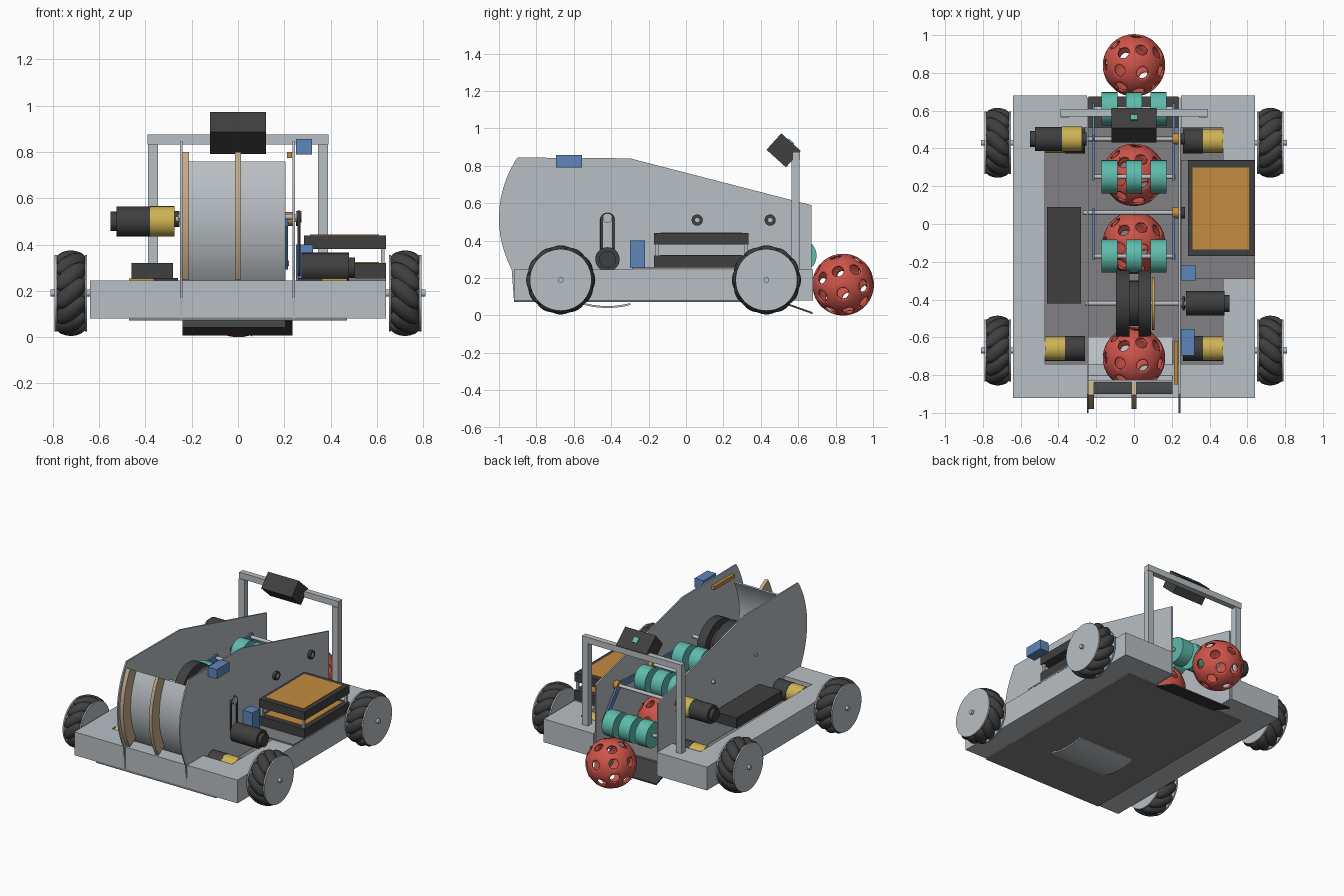
import bpy, bmesh, math
from math import sin, cos, pi, radians
from mathutils import Matrix, Vector
from itertools import product

cube = bpy.data.objects.get("Cube")
if cube:
    bpy.data.objects.remove(cube, do_unlink=True)


def material(name, r, g, b):
    m = bpy.data.materials.new(name)
    m.use_nodes = True
    m.diffuse_color = (r, g, b, 1)
    m.node_tree.nodes["Principled BSDF"].inputs["Base Color"].default_value = (r, g, b, 1)
    return m


SILVER = material("light grey metal", .48, .52, .55)
GREY = material("mid grey plate", .22, .22, .23)
BLACK = material("black plastic", .05, .05, .05)
RED = material("red ball", .62, .09, .07)
GREEN = material("teal rubber", .11, .5, .41)
GOLD = material("gold gearbox", .62, .45, .09)
BLUE = material("blue servo", .11, .24, .5)
ORANGE = material("orange panel", .56, .26, .05)
TAN = material("tan strip", .55, .41, .25)


def finish(name, bm, mat):
    bmesh.ops.recalc_face_normals(bm, faces=bm.faces)
    mesh = bpy.data.meshes.new(name)
    bm.to_mesh(mesh)
    bm.free()
    mesh.materials.append(mat)
    ob = bpy.data.objects.new(name, mesh)
    bpy.context.collection.objects.link(ob)
    return ob


def box(name, xs, ys, zs, mat):
    bm = bmesh.new()
    bmesh.ops.create_cube(bm, size=1)
    for v in bm.verts:
        for i, (lo, hi) in enumerate((xs, ys, zs)):
            v.co[i] = hi if v.co[i] > 0 else lo
    return finish(name, bm, mat)


def rod(name, xs, y, z, r, mat, sides=32):
    """Cylinder lying along x."""
    bm = bmesh.new()
    place = Matrix.Translation((sum(xs) / 2, y, z)) @ Matrix.Rotation(pi / 2, 4, 'Y')
    bmesh.ops.create_cone(bm, cap_ends=True, segments=sides, radius1=r, radius2=r,
                          depth=abs(xs[1] - xs[0]), matrix=place)
    return finish(name, bm, mat)


def extrude(name, profile, xs, mat):
    """Side profile of (y, z) points pushed out along x."""
    bm = bmesh.new()
    face = bm.faces.new([bm.verts.new((xs[0], y, z)) for y, z in profile])
    new = bmesh.ops.extrude_face_region(bm, geom=[face])["geom"]
    bmesh.ops.translate(bm, vec=(xs[1] - xs[0], 0, 0),
                        verts=[v for v in new if isinstance(v, bmesh.types.BMVert)])
    return finish(name, bm, mat)


AXLE = (-.42, .52)   # flywheel centre, shared by the curved parts


def arc(r, a0, a1, n=32):
    steps = [radians(a0 + (a1 - a0) * i / n) for i in range(n + 1)]
    return [(AXLE[0] + r * cos(a), AXLE[1] + r * sin(a)) for a in steps]


def band(name, r0, r1, a0, a1, xs, mat):
    return extrude(name, arc(r0, a0, a1) + arc(r1, a1, a0), xs, mat)


def motor(name, inner, outer, split, y, z, gold_first):
    mats = (GOLD, BLACK) if gold_first else (BLACK, GOLD)
    rod(name + "_inner", (inner, split), y, z, .066, mats[0])
    rod(name + "_outer", (split, outer), y, z, .064, mats[1])


# Chassis
box("floor", (-.47, .47), (-.92, .51), (.072, .086), GREY)
box("front_bar", (-.47, .47), (-.92, -.74), (.086, .245), SILVER)
for s, side in ((1, "left"), (-1, "right")):
    box(side + "_rail", (s * .47, s * .64), (-.92, .68), (.08, .245), SILVER)
    box(side + "_rear_bar", (s * .25, s * .47), (.51, .68), (.08, .245), SILVER)
box("battery_tray", (.25, .64), (-.29, .34), (.246, .256), GREY)
extrude("intake_ramp", [(.5, .07), (.5, .08), (.675, .018), (.675, .008)], (-.24, .235), BLACK)

# Wheels with slanted rollers
for sx, sy in product((1, -1), (1, -1)):
    tag = ("left" if sx > 0 else "right") + ("_rear" if sy > 0 else "_front")
    y = .43 if sy > 0 else -.67
    for lo, hi in ((.652, .662), (.782, .792)):
        rod(tag + "_wheel_disc", (sx * lo, sx * hi), y, .19, .165, SILVER, 48)
    rod(tag + "_wheel_core", (sx * .66, sx * .785), y, .19, .1, BLACK)
    rod(tag + "_wheel_axle", (sx * .46, sx * .81), y, .19, .015, SILVER, 16)
    bm = bmesh.new()
    for i in range(12):
        a = 2 * pi * i / 12
        place = (Matrix.Translation((sx * .722, y, .19)) @ Matrix.Rotation(a, 4, 'X')
                 @ Matrix.Translation((0, 0, .143)) @ Matrix.Rotation(sx * sy * pi / 4, 4, 'Z')
                 @ Matrix.Rotation(pi / 2, 4, 'Y') @ Matrix.Diagonal((.042, .042, .085, 1)))
        bmesh.ops.create_uvsphere(bm, u_segments=16, v_segments=10, radius=1, matrix=place)
    finish(tag + "_wheel_rollers", bm, BLACK)
    motor(tag + "_drive_motor", sx * .26, sx * .47, sx * .365, y + .01, .19, False)

# Tall side plates and curved launch guide
plate = arc(.58, 146, 208) + [(-.92, .08), (.67, .08), (.67, .59), (-.3, .84)]
extrude("left_side_plate", plate, (.236, .246), SILVER)
extrude("right_side_plate", plate, (-.25, -.24), SILVER)
band("launch_guide", .47, .48, 150, 285, (-.24, .205), SILVER)
band("guide_strip_side", .475, .56, 150, 209, (-.24, -.212), TAN)
band("guide_strip_middle", .475, .56, 150, 209, (-.012, .012), TAN)

# Flywheel with its belt drive
for lo, hi in ((-.095, -.025), (.025, .09)):
    rod("flywheel", (lo, hi), *AXLE, .175, BLACK, 48)
rod("flywheel_hub", (-.025, .025), *AXLE, .12, BLACK)
rod("flywheel_gear", (.094, .108), *AXLE, .14, GOLD)
rod("flywheel_shaft", (-.26, .275), *AXLE, .012, SILVER, 16)
rod("flywheel_motor", (.275, .48), -.42, .3, .065, BLACK)
rod("flywheel_motor_cap", (.48, .505), -.42, .3, .045, BLACK)
rod("flywheel_pulley", (.25, .275), *AXLE, .025, SILVER, 20)
loop = [(.033 * cos(a), .033 * sin(a) + (.51 if sin(a) >= 0 else .3))
        for a in (2 * pi * (i + .5) / 24 for i in range(24))]
curve = bpy.data.curves.new("drive_belt", 'CURVE')
curve.dimensions = '3D'
curve.bevel_depth = .006
spline = curve.splines.new('POLY')
spline.points.add(len(loop) - 1)
spline.use_cyclic_u = True
for p, (dy, z) in zip(spline.points, loop):
    p.co = (.263, AXLE[0] + dy, z, 1)
curve.materials.append(BLACK)
bpy.context.collection.objects.link(bpy.data.objects.new("drive_belt", curve))

# Intake rollers on pivoting arms: pivot and roller centres in (y, z)
for pivot, hub in (((.45, .51), (.61, .32)), ((.45, .51), (.25, .5)), ((.06, .51), (-.17, .5))):
    for x in (-.13, 0, .13):
        rod("intake_roller", (x - .043, x + .043), *hub, .088, GREEN)
    rod("roller_shaft", (-.22, .22), *hub, .012, SILVER, 16)
    rod("pivot_shaft", (-.27, .27), *pivot, .012, SILVER, 16)
    rod("pivot_pulley", (.25, .27), *pivot, .03, BLACK, 20)
    rod("pivot_collar", (.205, .235), *pivot, .03, ORANGE, 20)
    d = (Vector(hub) - Vector(pivot)).normalized() * .02
    n = Vector((-d.y, d.x))
    p, q = Vector(pivot) - d, Vector(hub) + d
    for x in (-.22, .205):
        extrude("roller_arm", [p + n, q + n, q - n, p - n], (x, x + .012), BLUE)
rod("intake_motor_gearbox", (-.275, -.38), .45, .5, .066, GOLD)
rod("intake_motor", (-.38, -.525), .45, .5, .064, BLACK)
rod("intake_motor_cap", (-.525, -.55), .45, .5, .042, BLACK)
rod("intake_motor_pulley", (-.252, -.275), .45, .51, .035, BLACK, 20)

# Perforated balls
HOLES = [Vector(v).normalized() for v in product((-1, 0, 1), repeat=3) if any(v)]
SPIN = Matrix.Rotation(.3, 4, 'Y') @ Matrix.Rotation(.25, 4, 'X')
ANGLE = .2
for y, z in ((.84, .165), (.26, .25), (-.1, .25), (-.71, .4)):
    bm = bmesh.new()
    bmesh.ops.create_icosphere(bm, subdivisions=5, radius=1)
    gone = [f for f in bm.faces
            if min(f.calc_center_median().angle(h) for h in HOLES) < ANGLE]
    bmesh.ops.delete(bm, geom=gone, context='FACES')
    for v in bm.verts:
        if v.is_boundary:
            h = min(HOLES, key=v.co.angle)
            side = (v.co - h * v.co.dot(h)).normalized()
            v.co = h * cos(ANGLE) + side * sin(ANGLE)
    bm.transform(Matrix.Translation((0, y, z)) @ SPIN @ Matrix.Scale(.165, 4))
    ball = finish("ball", bm, RED)
    shell = ball.modifiers.new("thickness", 'SOLIDIFY')
    shell.thickness = .01

# Battery stack and control box
for z0, z1 in ((.256, .32), (.38, .44)):
    box("battery_slab", (.285, .64), (-.17, .335), (z0, z1), BLACK)
    box("battery_panel", (.31, .61), (-.135, .3), (z1, z1 + .004), ORANGE)
for x, y in product((.3, .625), (-.155, .32)):
    rod_box = box("battery_post", (x - .008, x + .008), (y - .008, y + .008), (.32, .38), SILVER)
box("control_box", (-.46, -.28), (-.42, .09), (.246, .32), BLACK)

# Servos and trigger lever
box("upper_servo", (.25, .32), (-.695, -.555), (.79, .857), BLUE)
box("lower_servo", (.25, .325), (-.3, -.22), (.256, .4), BLUE)
box("trigger_lever", (.212, .234), (-.85, -.62), (.775, .8), ORANGE)

# Camera mast
for x in (-.367, .367):
    box("mast_post", (x - .022, x + .022), (.563, .607), (.245, .832), SILVER)
box("mast_bar", (-.39, .39), (.57, .61), (.832, .875), SILVER)
tilt = Matrix.Translation((0, .522, .883)) @ Matrix.Rotation(radians(-42), 4, 'X')
box("camera", (-.12, .12), (-.07, .07), (-.059, .059), BLACK).matrix_world = tilt
box("camera_lens", (-.018, .018), (-.018, .018), (.059, .065), GREEN).matrix_world = tilt

# Smooth the round parts, keep edges crisp
meshes = [o for o in bpy.context.scene.objects if o.type == 'MESH']
bpy.ops.object.select_all(action='DESELECT')
for o in meshes:
    o.select_set(True)
bpy.context.view_layer.objects.active = meshes[0]
bpy.ops.object.shade_smooth_by_angle(angle=radians(35))
